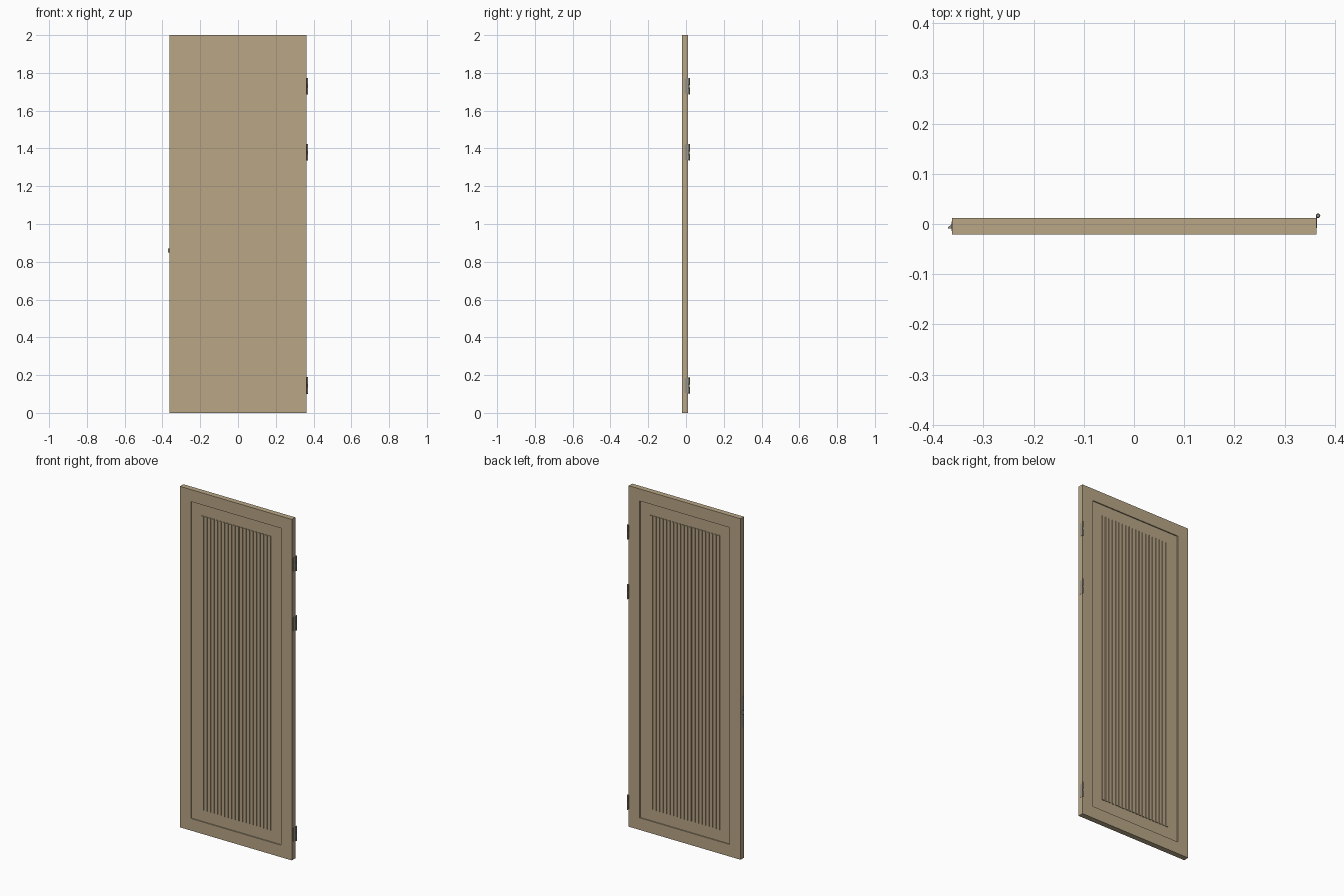
import bpy, bmesh
from mathutils import Matrix, Vector

if "Cube" in bpy.data.objects:
    bpy.data.objects.remove(bpy.data.objects["Cube"])

X0, X1, Y0, Y1 = -0.3625, 0.3635, -0.0205, 0.0115
YM = (Y0 + Y1) / 2


def material(name, color):
    m = bpy.data.materials.new(name)
    m.diffuse_color = (*color, 1)
    m.use_nodes = True
    m.node_tree.nodes["Principled BSDF"].inputs["Base Color"].default_value = m.diffuse_color
    return m


wood = material("wood", (0.48, 0.38, 0.24))
metal = material("metal", (0.33, 0.30, 0.25))


def add_box(bm, x0, x1, y0, y1, z0, z1):
    size = Vector((x1 - x0, y1 - y0, z1 - z0))
    mid = Vector((x0 + x1, y0 + y1, z0 + z1)) / 2
    bmesh.ops.create_cube(bm, size=1, matrix=Matrix.Translation(mid) @ Matrix.Diagonal((*size, 1)))


def finish(bm, name, mat):
    me = bpy.data.meshes.new(name)
    bmesh.ops.recalc_face_normals(bm, faces=bm.faces)
    bm.to_mesh(me)
    bm.free()
    ob = bpy.data.objects.new(name, me)
    me.materials.append(mat)
    bpy.context.collection.objects.link(ob)
    return ob


# door slab: both large faces inset and stepped inward
RECESS = 0.006
bm = bmesh.new()
add_box(bm, X0, X1, Y0, Y1, 0, 2)
for s in (-1, 1):
    f = max(bm.faces, key=lambda f: f.normal.y * s * f.calc_area())
    bmesh.ops.inset_region(bm, faces=[f], thickness=0.1)
    bmesh.ops.inset_region(bm, faces=[f], thickness=0.0001, depth=-RECESS)
finish(bm, "door_panel", wood)

# vertical slats on both sides
N, W = 20, 0.46
pitch = W / N
bm = bmesh.new()
for i in range(N):
    x = -W / 2 + pitch * (i + 0.5)
    add_box(bm, x - pitch * 0.3, x + pitch * 0.3, Y0 + 0.001, Y1 - 0.001, 0.138, 1.863)
finish(bm, "vertical_slats", wood)

# hinges: waisted barrel with pin tips and a leaf on the door edge
HR = 0.0045
for i, z in enumerate((0.145, 1.38, 1.73)):
    bm = bmesh.new()
    profile = [(0, -0.044), (0.003, -0.044), (HR, -0.041), (HR, -0.014), (0.003, -0.007),
               (0.003, 0.003), (HR, 0.010), (HR, 0.041), (0.003, 0.044), (0, 0.044)]
    verts = [bm.verts.new((0.3665 + r, 0.0165, z + h)) for r, h in profile]
    edges = [bm.edges.new(p) for p in zip(verts, verts[1:])]
    bmesh.ops.spin(bm, geom=verts + edges, cent=(0.3665, 0.0165, 0), axis=(0, 0, 1),
                   angle=6.283185307, steps=16)
    bmesh.ops.remove_doubles(bm, verts=bm.verts, dist=1e-5)
    add_box(bm, X1 - 0.001, X1 + 0.001, -0.008, 0.0165, z - 0.04, z + 0.04)
    finish(bm, f"hinge_{i + 1}", metal)

# lock face plate on the opposite edge
bm = bmesh.new()
add_box(bm, X0 - 0.0006, X0 + 0.002, YM - 0.009, YM + 0.009, 0.77, 0.95)
finish(bm, "lock_plate", metal)

# wedge latch
bm = bmesh.new()
outline = [(X0 + 0.002, YM - 0.004), (X0 + 0.002, YM + 0.006), (-0.3705, YM - 0.002), (-0.3705, YM - 0.004)]
f = bm.faces.new([bm.verts.new((x, y, 0.848)) for x, y in outline])
top = bmesh.ops.extrude_face_region(bm, geom=[f])["geom"]
bmesh.ops.translate(bm, verts=[v for v in top if isinstance(v, bmesh.types.BMVert)], vec=(0, 0, 0.022))
finish(bm, "latch", metal)
